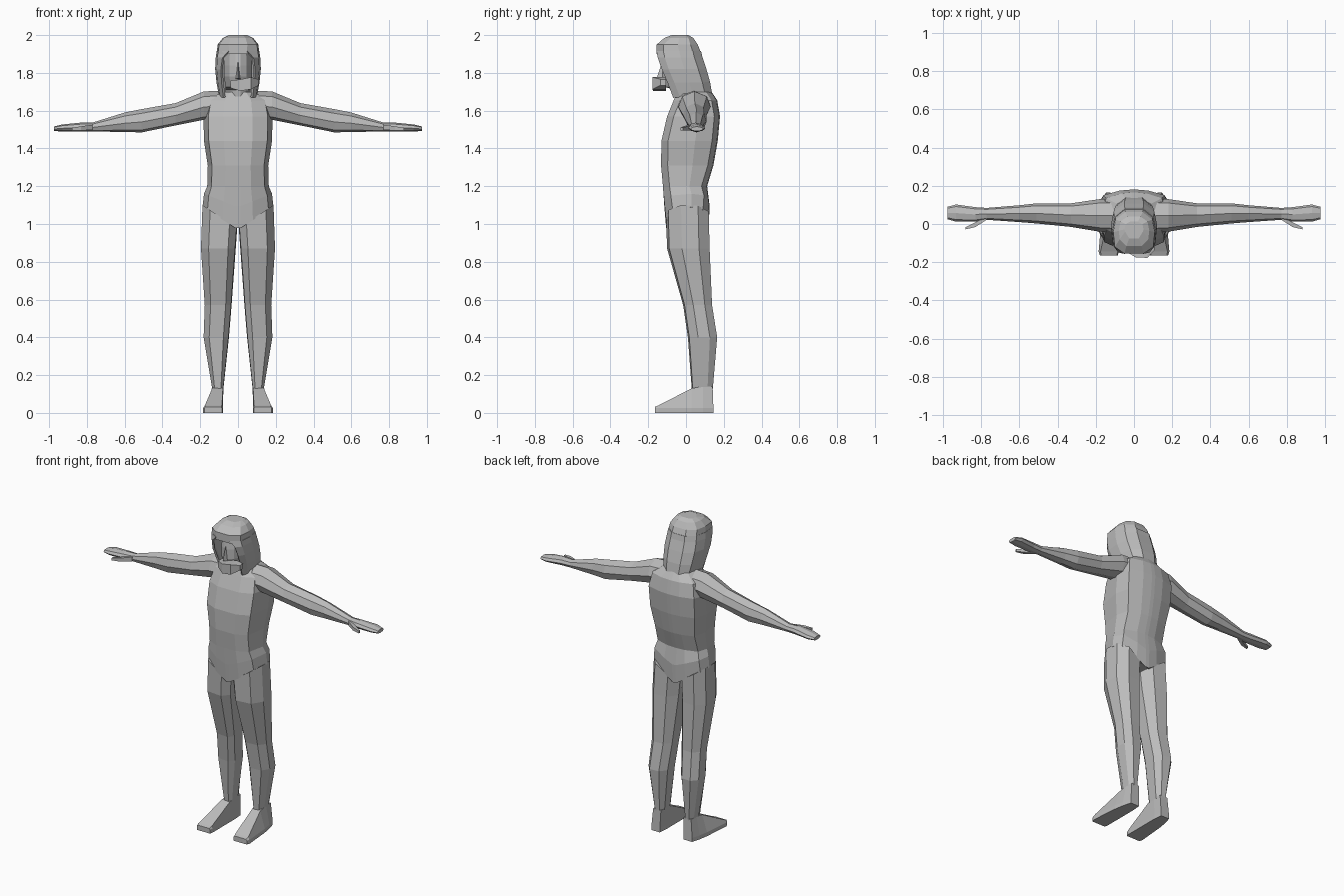
import bpy, bmesh

grey = bpy.data.materials.new("plain grey")
grey.diffuse_color = (0.5, 0.5, 0.5, 1)


def loft(name, rings, closed=True, caps=True, mirror=False, thick=0):
    """Skin a list of equal-length point rings."""
    bm = bmesh.new()
    vr = [[bm.verts.new(p) for p in r] for r in rings]
    n = len(rings[0])
    for a, b in zip(vr, vr[1:]):
        for i in range(n if closed else n - 1):
            j = (i + 1) % n
            bm.faces.new((a[i], a[j], b[j], b[i]))
    if caps:
        bm.faces.new(vr[0])
        bm.faces.new(vr[-1])
    bmesh.ops.recalc_face_normals(bm, faces=bm.faces)
    me = bpy.data.meshes.new(name)
    bm.to_mesh(me)
    bm.free()
    me.materials.append(grey)
    ob = bpy.data.objects.new(name, me)
    bpy.context.collection.objects.link(ob)
    if thick:
        s = ob.modifiers.new("thickness", 'SOLIDIFY')
        s.thickness, s.offset = thick, 0
    if mirror:
        ob.modifiers.new("mirror", 'MIRROR').use_clip = False
    return ob


def both(half):
    """Complete a right-hand half outline with its left side."""
    return half + [(-x, y, z) for x, y, z in reversed(half)]


# Torso: height, half width, front, back, hip slant
def torso_ring(z, w, f, b, slant=0):
    pts = [(0.012, f), (0.42 * w, f), (0.86 * w, f + 0.035), (w, f * 0.4 + b * 0.6),
           (0.88 * w, b - 0.03), (0.4 * w, b - 0.005), (0.012, b)]
    return both([(x, y, z + slant * x / w) for x, y in pts])


loft("torso", [torso_ring(*r) for r in [
    (0.97, 0.188, -0.105, 0.12, 0.12), (1.09, 0.18, -0.115, 0.125, 0.07),
    (1.20, 0.163, -0.122, 0.112), (1.31, 0.160, -0.132, 0.145),
    (1.44, 0.180, -0.130, 0.168), (1.57, 0.183, -0.100, 0.18),
    (1.655, 0.165, -0.065, 0.165), (1.70, 0.10, -0.045, 0.135)]])


# Legs: height, inner x, outer x, front, back, slant at the hip
def leg_ring(z, xi, xo, f, b, slant=0):
    pts = [(0.22, 0), (0.78, 0.05), (1, 0.35), (0.97, 0.75),
           (0.72, 1), (0.25, 0.97), (0, 0.7), (0.02, 0.2)]
    return [(xi + (xo - xi) * u, f + (b - f) * v, z + slant * u) for u, v in pts]


loft("legs", [leg_ring(*r) for r in [
    (0.98, 0.004, 0.188, -0.105, 0.12, 0.12), (0.87, 0.012, 0.196, -0.10, 0.125),
    (0.57, 0.034, 0.176, -0.015, 0.138), (0.40, 0.048, 0.182, 0.010, 0.165),
    (0.13, 0.077, 0.137, 0.030, 0.142)]], mirror=True)


# Feet: slices from heel to toe (y, inner, outer, top inner, top outer, height)
def foot_ring(y, xi, xo, ti, to, h, lean=0.0):
    return [(xi, y, 0), (xo, y, 0), (xo, y, 0.025), (to, y + lean, h),
            (ti, y + lean, h), (xi, y, 0.025)]


loft("feet", [foot_ring(*r) for r in [
    (0.145, 0.085, 0.145, 0.08, 0.135, 0.14, -0.004),
    (0.09, 0.08, 0.16, 0.077, 0.137, 0.14),
    (0.03, 0.08, 0.17, 0.08, 0.137, 0.13),
    (-0.145, 0.08, 0.185, 0.085, 0.175, 0.04),
    (-0.165, 0.085, 0.178, 0.09, 0.172, 0.032)]], mirror=True)


# Arms and hands: x, bottom, top, front, back
def arm_ring(x, b, t, f, k):
    pts = [(0.5, 1), (0.12, 0.82), (0, 0.45), (0.15, 0.1), (0.5, 0), (0.85, 0.1),
           (1, 0.45), (0.88, 0.82)]
    return [(x, f + (k - f) * u, b + (t - b) * v) for u, v in pts]


loft("arms", [arm_ring(*r) for r in [
    (0.09, 1.56, 1.705, -0.045, 0.13), (0.18, 1.552, 1.702, -0.040, 0.13),
    (0.33, 1.522, 1.640, -0.015, 0.108), (0.51, 1.485, 1.608, 0.003, 0.108),
    (0.60, 1.487, 1.590, 0.010, 0.098), (0.77, 1.490, 1.537, 0.022, 0.084),
    (0.83, 1.490, 1.537, 0.012, 0.088), (0.93, 1.490, 1.527, 0.012, 0.102),
    (0.975, 1.492, 1.516, 0.025, 0.09)]], mirror=True)


def box_ring(x, y, z, dy, dz):
    return [(x, y - dy, z - dz), (x, y + dy, z - dz), (x, y + dy, z + dz), (x, y - dy, z + dz)]


loft("thumbs", [box_ring(*r) for r in [
    (0.77, 0.032, 1.512, 0.010, 0.014), (0.83, -0.004, 1.506, 0.012, 0.011),
    (0.88, -0.022, 1.502, 0.006, 0.008)]], mirror=True)


# Head and neck: height, half width, front, back
def head_ring(z, w, f, b):
    return both([(0.012, f, z), (0.6 * w, f + 0.02, z), (w, f * 0.6 + b * 0.4, z),
                 (0.7 * w, b - 0.02, z), (0.012, b, z)])


loft("head", [head_ring(*r) for r in [
    (1.62, 0.075, -0.05, 0.12), (1.71, 0.065, -0.06, 0.10), (1.725, 0.065, -0.11, 0.09),
    (1.78, 0.075, -0.125, 0.08), (1.84, 0.075, -0.125, 0.07), (1.91, 0.072, -0.115, 0.05)]])

# Nose
loft("nose", [[(-0.022, -0.10, 1.765), (0.022, -0.10, 1.765), (0, -0.155, 1.772)],
              [(-0.010, -0.10, 1.855), (0.010, -0.10, 1.855), (0, -0.128, 1.855)]])

# Chin, with a wedge pushed out to one side
loft("chin", [box_ring(*r) for r in [
    (-0.04, -0.125, 1.74, 0.020, 0.020), (0.01, -0.14, 1.735, 0.035, 0.03),
    (0.07, -0.142, 1.745, 0.035, 0.032), (0.108, -0.12, 1.75, 0.015, 0.016)]])


# Hood: open-front sheets (height, half width, front edge x, front y, back y, front drop)
def hood_ring(z, w, e, f, b, drop=0):
    half = [(e, f, z - drop), (0.93 * w, f + 0.035, z - drop * 0.8), (w, f * 0.5 + b * 0.5, z),
            (0.88 * w, f * 0.2 + b * 0.8, z), (0.42 * w, b - 0.006, z)]
    return both(half)


loft("hood", [hood_ring(*r) for r in [
    (1.68, 0.095, 0.072, -0.065, 0.140, 0.01), (1.75, 0.108, 0.082, -0.095, 0.128),
    (1.82, 0.115, 0.086, -0.125, 0.108), (1.88, 0.112, 0.078, -0.145, 0.088),
    (1.915, 0.107, 0.045, -0.152, 0.08)]], closed=False, caps=False, thick=0.012)

# Hood crown closes over the brow
loft("hood_crown", [hood_ring(*r) for r in [
    (1.90, 0.113, 0.045, -0.155, 0.088, 0.0), (1.95, 0.108, 0.05, -0.155, 0.068),
    (1.985, 0.080, 0.04, -0.115, 0.045), (2.0, 0.05, 0.025, -0.075, 0.018)]])
